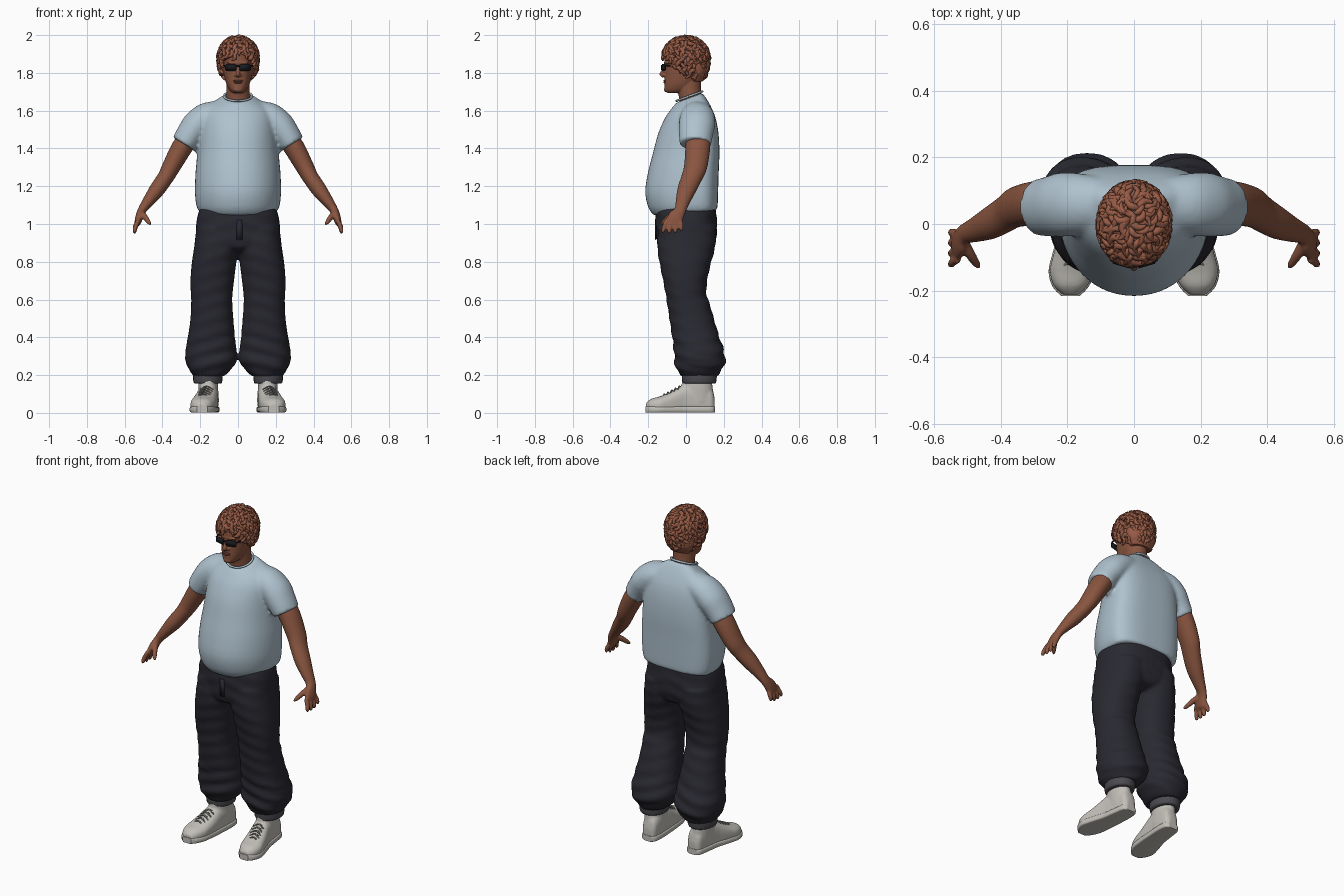
import bpy, bmesh, math, random
from mathutils import Vector, Matrix

random.seed(4)
cube = bpy.data.objects.get("Cube")
if cube:
    bpy.data.objects.remove(cube, do_unlink=True)


def material(name, r, g, b):
    m = bpy.data.materials.new(name)
    m.use_nodes = True
    m.diffuse_color = (r, g, b, 1)
    node = next(n for n in m.node_tree.nodes if n.type == 'BSDF_PRINCIPLED')
    node.inputs["Base Color"].default_value = (r, g, b, 1)
    node.inputs["Roughness"].default_value = 0.8
    return m


SKIN = material("brown skin", .25, .09, .05)
LIPS = material("lip brown", .19, .062, .042)
HAIR = material("auburn hair", .31, .105, .06)
SHIRT = material("pale blue cotton", .43, .54, .62)
DENIM = material("dark navy cloth", .022, .022, .031)
CUFF = material("grey cuff", .07, .07, .08)
SHOE = material("off white canvas", .54, .52, .48)
LACE = material("grey lace", .2, .195, .185)
LENS = material("black plastic", .01, .011, .014)


def finish(name, bm, mat, voxel=0, smooth=4):
    """Turn a bmesh into an object, optionally fusing its shells."""
    bmesh.ops.recalc_face_normals(bm, faces=bm.faces)
    mesh = bpy.data.meshes.new(name)
    bm.to_mesh(mesh)
    bm.free()
    mesh.materials.append(mat)
    for p in mesh.polygons:
        p.use_smooth = len(p.vertices) < 5
    ob = bpy.data.objects.new(name, mesh)
    bpy.context.collection.objects.link(ob)
    if voxel:
        fuse = ob.modifiers.new("fuse", 'REMESH')
        fuse.mode, fuse.voxel_size, fuse.use_smooth_shade = 'VOXEL', voxel, True
        soft = ob.modifiers.new("soften", 'SMOOTH')
        soft.factor, soft.iterations = .5, smooth
    return ob


def loft(bm, rings, n=24, front=2, back=2, steps=4):
    """Skin a spline through rings of (centre, side, back, front) vectors."""
    last, rows = len(rings) - 1, []
    for i in range(last):
        a, b, c, d = (rings[max(0, min(last, i + k))] for k in (-1, 0, 1, 2))
        for s in range(steps + (i == last - 1)):
            t = s / steps
            rows.append([q + (r - p) * t / 2 + (p * 2 - q * 5 + r * 4 - w) * t * t / 2
                         + (q * 3 - p - r * 3 + w) * t ** 3 / 2 for p, q, r, w in zip(a, b, c, d)])
    loops = []
    for c, u, v, w in rows:
        loop = []
        for k in range(n):
            ang = math.tau * k / n
            co, si = math.cos(ang), math.sin(ang)
            e = 2 / (back if si > 0 else front)
            loop.append(bm.verts.new(c + u * math.copysign(abs(co) ** e, co)
                                     + (v if si > 0 else w) * math.copysign(abs(si) ** e, si)))
        loops.append(loop)
    for a, b in zip(loops, loops[1:]):
        for k in range(n):
            bm.faces.new((a[k], a[k - 1], b[k - 1], b[k]))
    bm.faces.new(loops[0])
    bm.faces.new(loops[-1])


def column(bm, rows, side=1, mid=.5, **kw):
    """Upright loft from rows of z, x low, x high, y front, y back, tilt."""
    rings = []
    for z, x0, x1, yf, yb, tilt in rows:
        y = yf + (yb - yf) * mid
        rings.append((Vector((side * (x0 + x1) / 2, y, z)), Vector(((x1 - x0) / 2, 0, 0)),
                      Vector((0, yb - y, (yb - y) * tilt)), Vector((0, y - yf, (y - yf) * tilt))))
    loft(bm, rings, **kw)


def limb(bm, path, side=1, n=16, **kw):
    """Loft square to a path of x, y, z, thickness, breadth."""
    pts = [Vector((side * p[0], p[1], p[2])) for p in path]
    run = (pts[-1] - pts[0]).normalized()
    ref = Vector((0, 1, 0)) if abs(run.y) < .8 else Vector((1, 0, 0))
    rings = []
    for i, p in enumerate(pts):
        t = (pts[min(i + 1, len(pts) - 1)] - pts[max(i - 1, 0)]).normalized()
        v = (ref - t * ref.dot(t)).normalized()
        rings.append((p, t.cross(v) * path[i][3], v * path[i][4], v * path[i][4]))
    loft(bm, rings, n=n, **kw)


def ball(bm, at, size):
    bmesh.ops.create_uvsphere(bm, u_segments=16, v_segments=10, radius=1,
                              matrix=Matrix.LocRotScale(Vector(at), None, Vector(size)))


def box(name, at, size, mat, turn=0, bevel=.003):
    bm = bmesh.new()
    bmesh.ops.create_cube(bm, size=1, matrix=Matrix.Translation(at)
                          @ Matrix.Rotation(turn, 4, 'Z') @ Matrix.Diagonal((*size, 1)))
    bmesh.ops.bevel(bm, geom=bm.edges[:], offset=bevel, segments=2, affect='EDGES')
    return finish(name, bm, mat)


def wide(rows):
    return [(z, -hw, hw, yf, yb, t) for z, hw, yf, yb, t in rows]


# Shirt: body and both sleeves fused
bm = bmesh.new()
column(bm, wide([(1.065, .207, -.172, .165, .08), (1.1, .221, -.2, .168, .05), (1.17, .228, -.216, .17, 0),
                 (1.27, .225, -.202, .173, 0), (1.38, .215, -.174, .177, 0), (1.48, .207, -.147, .172, 0),
                 (1.56, .2, -.112, .157, 0), (1.615, .172, -.085, .132, .1),
                 (1.655, .115, -.065, .105, .25), (1.677, .075, -.05, .086, .37)]),
       mid=.68, n=48, front=2.1, back=2.9)
for s in (1, -1):
    limb(bm, [(.1, .06, 1.585, .07, .08), (.165, .06, 1.565, .078, .092), (.215, .058, 1.525, .08, .096),
              (.255, .052, 1.472, .074, .09), (.287, .05, 1.422, .068, .084)], s, n=32)
finish("shirt", bm, SHIRT, .01, 6)

# Ribbed collar
bm = bmesh.new()
turns = 40
for k in range(turns):
    a, b = math.tau * k / turns, math.tau * (k + 1.1) / turns
    limb(bm, [(.074 * math.cos(g), .018 + .068 * math.sin(g), 1.677 + .025 * math.sin(g), .007, .007)
              for g in (a, b)], n=8, steps=1)
finish("collar", bm, SHIRT, .004, 4)

# Trousers: hips and two baggy legs fused, with soft folds
bm = bmesh.new()
column(bm, wide([(.85, .11, -.09, .09, 0), (.88, .2, -.145, .145, 0), (.95, .222, -.157, .163, 0),
                 (1.03, .216, -.162, .163, 0), (1.085, .2, -.158, .158, 0)]), n=40, front=2.5, back=2.5)
for s in (1, -1):
    column(bm, [(.195, .07, .235, -.03, .165, 0), (.23, .035, .257, -.05, .192, 0), (.27, .006, .275, -.06, .208, 0),
                (.32, .004, .277, -.062, .203, 0), (.4, .014, .264, -.073, .178, 0), (.5, .024, .251, -.088, .147, 0),
                (.58, .029, .247, -.1, .125, 0), (.62, .029, .248, -.106, .109, 0), (.7, .02, .251, -.121, .112, 0),
                (.8, .007, .243, -.141, .134, 0), (.88, -.01, .231, -.152, .155, 0), (.98, -.02, .219, -.15, .162, 0)],
           s, n=36, front=2.3, back=2.2)
for v in bm.verts:
    fold = .006 if v.co.z < .42 else .0025
    wave = fold * math.sin(v.co.z * 80 + abs(v.co.x) * 22 + v.co.y * 9)
    v.co.y += wave
    v.co.x += math.copysign(wave * .6, v.co.x)
finish("trousers", bm, DENIM, .009, 4)
box("fly_flap", (.008, -.16, .97), (.03, .008, .11), DENIM)

for s, tag in ((1, "left_"), (-1, "right_")):
    # Rolled trouser cuff
    bm = bmesh.new()
    column(bm, [(.155, .092, .228, -.012, .152, 0), (.165, .084, .236, -.02, .16, 0),
                (.21, .082, .238, -.022, .163, 0), (.235, .09, .23, -.012, .15, 0)], s)
    finish(tag + "cuff", bm, CUFF)

    # Arm with palm, four fingers and thumb
    bm = bmesh.new()
    limb(bm, [(.24, .065, 1.49, .055, .065), (.3, .062, 1.4, .055, .066), (.355, .05, 1.3, .048, .061),
              (.385, .03, 1.245, .043, .055), (.43, .003, 1.18, .041, .049), (.475, -.017, 1.12, .031, .038),
              (.507, -.03, 1.075, .023, .031), (.52, -.05, 1.045, .021, .04),
              (.53, -.066, 1.01, .018, .044), (.535, -.07, .993, .01, .036)], s, n=24)
    for i in range(4):
        y, drop = -.105 + i * .025, (.004, 0, .002, .014)[i]
        limb(bm, [(.527, y, 1.02, .012, .012), (.541, y - .008 + i * .004, .988 + drop / 2, .0125, .0125),
                  (.548, y - .016 + i * .007, .96 + drop, .011, .011),
                  (.547, y - .018 + i * .008, .948 + drop, .005, .005)], s, n=12)
    limb(bm, [(.512, -.05, 1.062, .014, .018), (.492, -.088, 1.037, .015, .016),
              (.473, -.118, 1.01, .012, .012), (.464, -.131, .998, .006, .006)], s, n=12)
    finish(tag + "arm", bm, SKIN, .0055, 4)

    # Shoe: body lofted heel to toe plus ankle
    body = [(.152, .15, .022, .07), (.135, .15, .042, .13), (.08, .152, .05, .162), (.0, .16, .054, .152),
            (-.04, .167, .059, .13), (-.09, .177, .064, .102), (-.14, .186, .066, .082),
            (-.185, .19, .05, .069), (-.212, .19, .024, .046)]
    bm = bmesh.new()
    loft(bm, [(Vector((s * x, y, h / 2 + .005)), Vector((w, 0, 0)), Vector((0, 0, h / 2)), Vector((0, 0, h / 2)))
              for y, x, w, h in body], front=4, back=2.3)
    column(bm, [(.06, .1, .205, -.02, .15, 0), (.13, .105, .21, -.025, .142, 0),
                (.175, .105, .21, -.02, .136, 0)], s)
    finish(tag + "shoe", bm, SHOE, .006, 4)

    # Sole
    bm = bmesh.new()
    loft(bm, [(Vector((s * x, y * 1.015, .018)), Vector((w + .004, 0, 0)), Vector((0, 0, .017)), Vector((0, 0, .017)))
              for y, x, w, h in body], front=6, back=6)
    finish(tag + "sole", bm, SHOE)

    # Crossed laces
    bm = bmesh.new()
    for i in range(5):
        y, x, z = -.035 - i * .02, .166 + i * .0045, .138 - i * .0105
        for d in (1, -1):
            limb(bm, [(x - .034, y + d * .008, z - .014, .004, .004), (x, y, z + .003, .004, .004),
                      (x + .034, y - d * .008, z - .014, .004, .004)], s, n=8)
    finish(tag + "laces", bm, LACE)

    # Sunglasses half: lens and temple
    box(tag + "lens", (s * .038, -.12, 1.829), (.062, .012, .036), LENS, s * .28, .005)
    bm = bmesh.new()
    limb(bm, [(.066, -.112, 1.838, .004, .004), (.08, -.06, 1.838, .004, .004), (.087, .01, 1.836, .004, .004)], s, n=8)
    finish(tag + "temple", bm, LENS)
box("glasses_bridge", (0, -.126, 1.836), (.024, .008, .01), LENS)

# Head with neck, nose, brow and ears fused
bm = bmesh.new()
column(bm, wide([(1.6, .075, -.03, .1, 0), (1.66, .064, -.036, .086, 0), (1.72, .061, -.045, .08, 0),
                 (1.78, .06, -.04, .08, 0)]))
column(bm, wide([(1.694, .028, -.098, -.04, 0), (1.71, .045, -.112, .01, 0), (1.74, .061, -.114, .05, 0),
                 (1.78, .072, -.112, .08, 0), (1.83, .079, -.11, .095, 0), (1.88, .082, -.114, .1, 0),
                 (1.94, .07, -.09, .09, 0), (1.972, .03, -.04, .04, 0)]), mid=.6, n=32, front=2.3)
limb(bm, [(0, -.103, 1.85, .01, .008), (0, -.119, 1.815, .011, .009), (0, -.128, 1.793, .012, .014),
          (0, -.115, 1.782, .008, .012)], n=12)
ball(bm, (0, -.1, 1.852), (.06, .018, .009))
ball(bm, (0, -.103, 1.712), (.025, .014, .015))
for s in (1, -1):
    ball(bm, (s * .014, -.112, 1.788), (.008, .01, .007))
    ball(bm, (s * .083, .012, 1.815), (.01, .02, .032))
finish("head", bm, SKIN, .0045, 4)

# Lips
bm = bmesh.new()
ball(bm, (0, -.11, 1.758), (.026, .01, .005))
ball(bm, (0, -.11, 1.749), (.021, .01, .006))
finish("lips", bm, LIPS)

# Hair: close cap covered with short curls
bm = bmesh.new()
column(bm, wide([(1.755, .06, .03, .088, 0), (1.8, .088, .01, .112, 0), (1.845, .098, -.03, .118, 0),
                 (1.875, .1, -.11, .118, 0), (1.93, .09, -.103, .105, 0), (1.968, .06, -.065, .07, 0),
                 (1.985, .02, -.02, .02, 0)]), n=32)
count = 300
for i in range(count):
    dz = 1 - 1.96 * (i + .5) / count
    h = (1 - dz * dz) ** (.5 if dz > 0 else .2)
    a = i * 2.39996
    out = Vector((math.cos(a) * h, math.sin(a) * h, dz))
    p = Vector((out.x * .099, out.y * .117, 1.88 + dz * (.106 if dz > 0 else .12)))
    ease = max(0, min(1, (p.y + .095) / .07))
    if p.z < 1.885 - ease * .09 - (.018 if p.y > .04 else 0):
        continue
    out.normalize()
    flow = Vector((out.x, out.y, -.9)) - out * out.dot(Vector((out.x, out.y, -.9)))
    flow = Matrix.Rotation(random.uniform(-1.1, 1.1), 3, out) @ flow.normalized()
    across = out.cross(flow) * random.choice((-1, 1))
    r, size = random.uniform(.009, .013), random.uniform(.016, .024)
    curl = [(-.9, 0, -.006, .6), (-.2, .35, .005, 1), (.6, .3, .006, .9), (1.1, -.3, .008, .55), (1.2, -.7, .012, .15)]
    path = []
    for f, g, lift, k in curl:
        q = p + flow * f * size + across * g * size + out * lift
        path.append((q.x, q.y, min(q.z, 1.993), r * k, r * k))
    limb(bm, path, n=7, steps=2)
finish("curly_hair", bm, HAIR)
